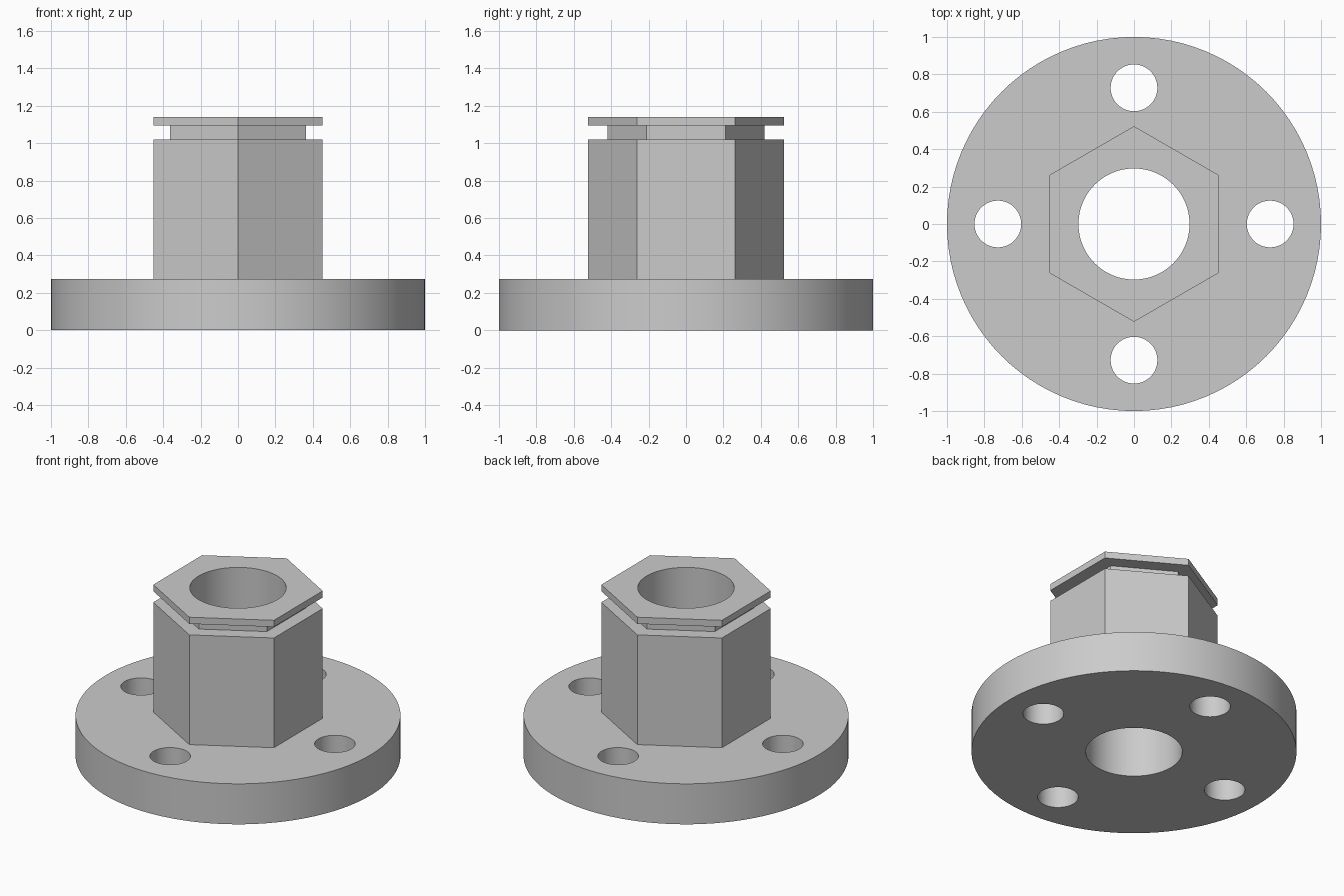
import bpy, bmesh, math
from math import pi, sin, cos

cube = bpy.data.objects.get("Cube")
if cube:
    bpy.data.objects.remove(cube, do_unlink=True)

grey = bpy.data.materials.new("machined grey")
grey.use_nodes = True
colour = (0.6, 0.6, 0.6, 1)
grey.diffuse_color = colour
for node in grey.node_tree.nodes:
    if node.type == 'BSDF_PRINCIPLED':
        node.inputs["Base Color"].default_value = colour


def stacked_prism(name, sides, profile, x=0, y=0):
    """Closed solid whose rings follow (radius, height) pairs."""
    bm = bmesh.new()
    rings = []
    for radius, z in profile:
        angles = [pi / 2 + 2 * pi * i / sides for i in range(sides)]
        rings.append([bm.verts.new((x + radius * cos(a), y + radius * sin(a), z)) for a in angles])
    for low, high in zip(rings, rings[1:]):
        for i in range(sides):
            j = (i + 1) % sides
            bm.faces.new((low[i], low[j], high[j], high[i]))
    bm.faces.new(rings[0][::-1])
    bm.faces.new(rings[-1])
    bmesh.ops.recalc_face_normals(bm, faces=bm.faces)
    mesh = bpy.data.meshes.new(name)
    bm.to_mesh(mesh)
    bm.free()
    mesh.materials.append(grey)
    obj = bpy.data.objects.new(name, mesh)
    bpy.context.collection.objects.link(obj)
    return obj


def combine(target, other, operation):
    """Apply a boolean and remove the helper solid."""
    other.hide_render = True
    mod = target.modifiers.new("boolean", 'BOOLEAN')
    mod.operation = operation
    mod.solver = 'EXACT'
    mod.object = other
    bpy.context.view_layer.objects.active = target
    bpy.ops.object.modifier_apply(modifier=mod.name)
    bpy.data.objects.remove(other, do_unlink=True)


# Round flange joined to the hexagonal hub with its groove and top collar
flange_top, hub_top, collar_base, collar_top = 0.275, 1.02, 1.095, 1.14
hub_radius, neck_radius = 0.523, 0.42
flanged_hub = stacked_prism("flanged_hub", 96, [(1, 0), (1, flange_top)])
hub = stacked_prism("hex_hub", 6, [
    (hub_radius, flange_top / 2), (hub_radius, hub_top),
    (neck_radius, hub_top), (neck_radius, collar_base),
    (hub_radius, collar_base), (hub_radius, collar_top)])
combine(flanged_hub, hub, 'UNION')

# Central bore
bore = stacked_prism("bore_cutter", 64, [(0.297, -0.2), (0.297, 1.4)])
combine(flanged_hub, bore, 'DIFFERENCE')

# Four bolt holes
for k in range(4):
    a = k * pi / 2
    hole = stacked_prism("bolt_hole_cutter", 48, [(0.125, -0.2), (0.125, 0.5)],
                         0.728 * cos(a), 0.728 * sin(a))
    combine(flanged_hub, hole, 'DIFFERENCE')

# Smooth round walls, crisp edges
bpy.ops.object.select_all(action='DESELECT')
flanged_hub.select_set(True)
bpy.context.view_layer.objects.active = flanged_hub
bpy.ops.object.shade_smooth_by_angle(angle=math.radians(30))
